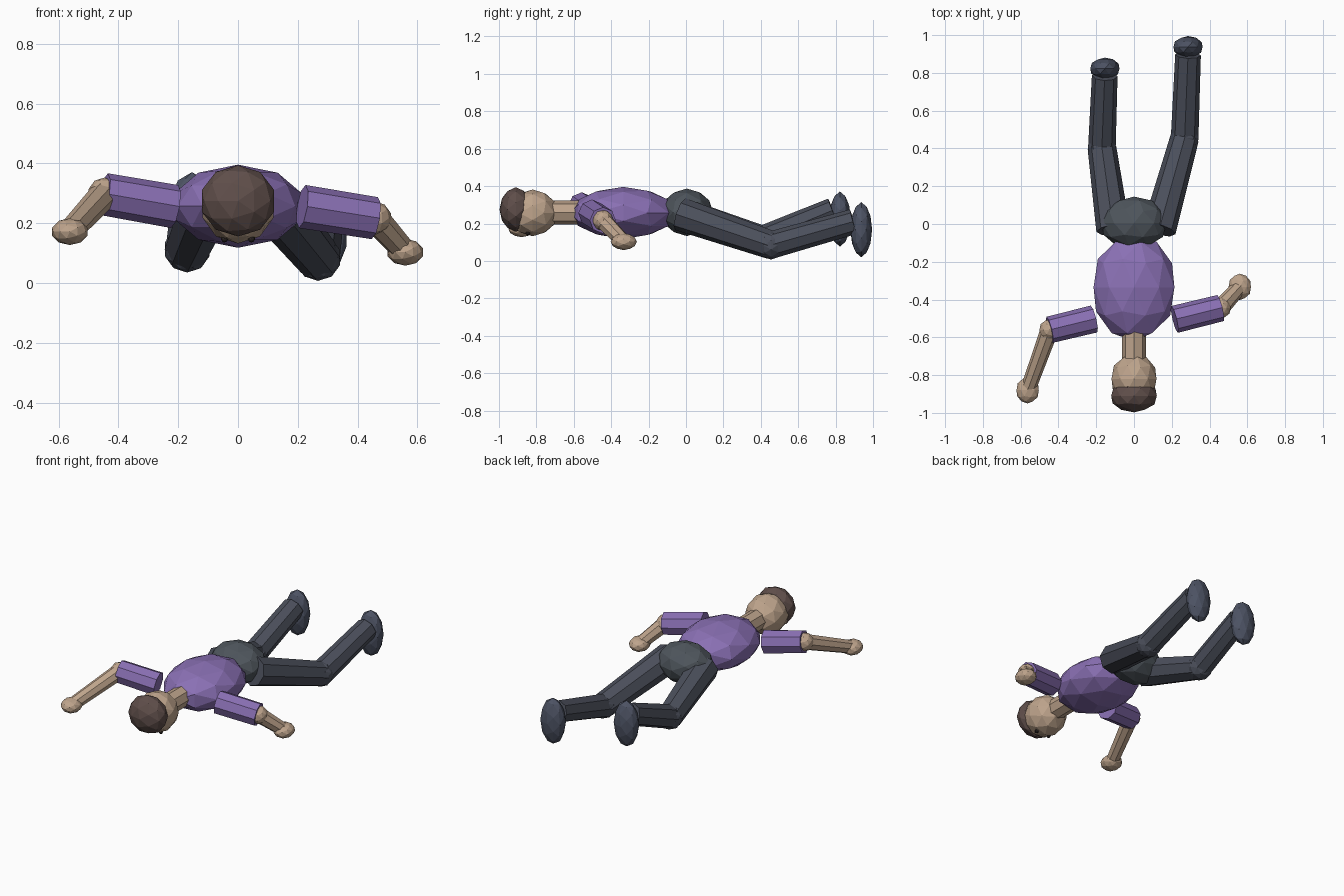
import bpy
from mathutils import Vector, Matrix

cube = bpy.data.objects.get("Cube")
if cube:
    bpy.data.objects.remove(cube, do_unlink=True)


def srgb(c):
    return c / 12.92 if c <= 0.04045 else ((c + 0.055) / 1.055) ** 2.4


def material(name, hex_code):
    rgb = [srgb(int(hex_code[i:i + 2], 16) / 255) for i in (0, 2, 4)]
    m = bpy.data.materials.new(name)
    m.use_nodes = True
    m.diffuse_color = (*rgb, 1)
    m.node_tree.nodes["Principled BSDF"].inputs["Base Color"].default_value = (*rgb, 1)
    return m


SKIN = material("skin", "BEA48C")
HAIR = material("brown hair", "5F4E4A")
SHIRT = material("purple shirt", "8A70B4")
TROUSERS = material("slate trousers", "4B4F5B")
HIPS = material("grey hips", "4E555C")
SHOES = material("blue grey shoes", "4D5364")
EYES = material("dark eyes", "2A2422")


def finish(name, mat, matrix):
    """Bake the placement into the mesh and name the part."""
    ob = bpy.context.object
    ob.name = name
    ob.data.transform(matrix)
    ob.data.materials.append(mat)
    return ob


def blob(name, centre, radii, mat, axis=(0, 1, 0)):
    """Faceted ellipsoid; radii are given across x, along the axis, and up."""
    bpy.ops.mesh.primitive_ico_sphere_add(subdivisions=2, radius=1)
    turn = Vector((0, 1, 0)).rotation_difference(Vector(axis)).to_matrix().to_4x4()
    pole = Matrix.Rotation(-1.5708, 4, 'X')
    return finish(name, mat, Matrix.Translation(centre) @ turn
                  @ Matrix.Diagonal((*radii, 1)) @ pole)


def limb(name, start, end, r1, r2, mat):
    """Eight-sided tapered tube between two joints."""
    a, b = Vector(start), Vector(end)
    bpy.ops.mesh.primitive_cone_add(vertices=8, radius1=r1, radius2=r2,
                                    depth=(b - a).length)
    turn = (b - a).to_track_quat('Z', 'Y').to_matrix().to_4x4()
    return finish(name, mat, Matrix.Translation((a + b) / 2) @ turn)


# Trunk and head, lying face down
blob("torso", (0, -0.335, 0.257), (0.225, 0.285, 0.139), SHIRT)
blob("hips", (0, 0.005, 0.26), (0.18, 0.14, 0.127), HIPS)
limb("neck", (0, -0.56, 0.26), (0, -0.74, 0.26), 0.064, 0.064, SKIN)
blob("head", (0, -0.82, 0.257), (0.125, 0.135, 0.125), SKIN)
blob("hair", (0, -0.91, 0.275), (0.127, 0.087, 0.119), HAIR)
for side, x in (("left", 0.045), ("right", -0.045)):
    blob(side + "_eye", (x, -0.845, 0.148), (0.012, 0.012, 0.012), EYES)

# Arms: shoulder, elbow, hand
arms = {
    "left": ((0.215, -0.505, 0.256), (0.458, -0.445, 0.217), (0.56, -0.333, 0.103)),
    "right": ((-0.212, -0.503, 0.256), (-0.447, -0.56, 0.297), (-0.563, -0.88, 0.172)),
}
for side, (shoulder, elbow, hand) in arms.items():
    limb(side + "_upper_arm", shoulder, elbow, 0.073, 0.071, SHIRT)
    blob(side + "_elbow", elbow, (0.056, 0.056, 0.056), SKIN)
    limb(side + "_forearm", elbow, hand, 0.048, 0.04, SKIN)
    blob(side + "_hand", hand, (0.062, 0.07, 0.045), SKIN)

# Legs: hip, knee, ankle, foot
legs = {
    "left": ((0.133, -0.03, 0.25), (0.268, 0.455, 0.085),
             (0.286, 0.895, 0.21), (0.286, 0.937, 0.167)),
    "right": ((-0.11, -0.03, 0.25), (-0.17, 0.405, 0.113),
              (-0.155, 0.785, 0.27), (-0.154, 0.823, 0.224)),
}
for side, (hip, knee, ankle, foot) in legs.items():
    limb(side + "_thigh", hip, knee, 0.09, 0.076, TROUSERS)
    blob(side + "_knee", knee, (0.078, 0.078, 0.078), TROUSERS)
    limb(side + "_shin", knee, ankle, 0.073, 0.068, TROUSERS)
    blob(side + "_foot", foot, (0.081, 0.058, 0.147), SHOES)
